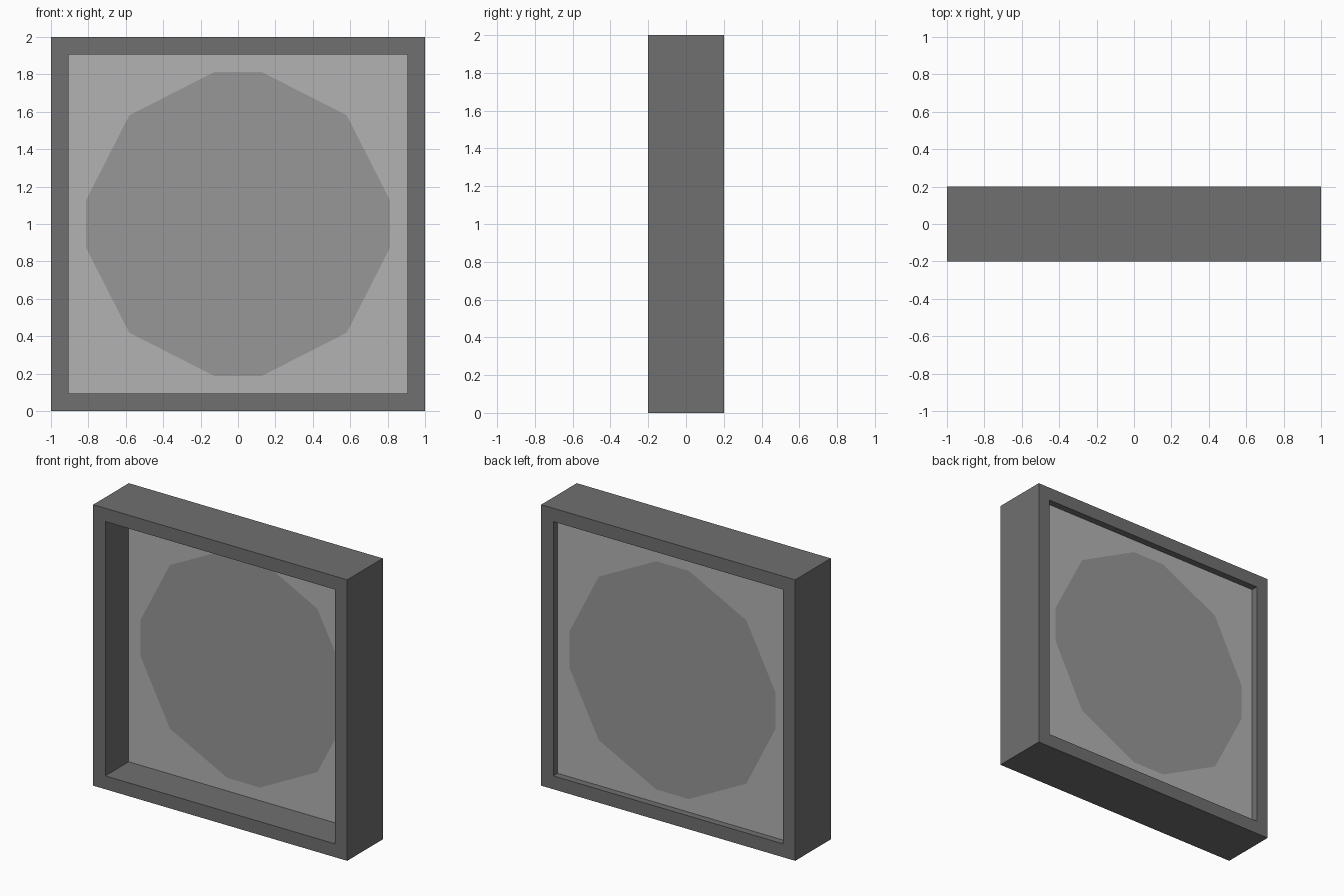
import bpy, bmesh, math

if "Cube" in bpy.data.objects:
    bpy.data.objects.remove(bpy.data.objects["Cube"])

CZ = 1.0         # height of the centre
INNER = 0.905    # half width of the opening
CORNERS = [(-1, -1), (1, -1), (1, 1), (-1, 1)]


def grey(name, v):
    m = bpy.data.materials.new(name)
    m.diffuse_color = (v, v, v, 1)
    m.use_nodes = True
    m.node_tree.nodes["Principled BSDF"].inputs["Base Color"].default_value = m.diffuse_color
    return m


def loop(bm, pts, y):
    return [bm.verts.new((x, y, CZ + z)) for x, z in pts]


def edges_of(bm, vs):
    return [bm.edges.new((vs[i - 1], vs[i])) for i in range(len(vs))]


def finish(name, bm, thickness, mats):
    # face everything forward, then thicken evenly to both sides
    bm.normal_update()
    for f in bm.faces:
        if f.normal.y > 0:
            f.normal_flip()
    me = bpy.data.meshes.new(name)
    bm.to_mesh(me)
    bm.free()
    ob = bpy.data.objects.new(name, me)
    bpy.context.collection.objects.link(ob)
    for m in mats:
        me.materials.append(m)
    s = ob.modifiers.new("thickness", 'SOLIDIFY')
    s.thickness, s.offset = thickness, 0
    return ob


frame_mat = grey("frame_dark", 0.16)
panel_mat = grey("panel_light", 0.45)
disc_mat = grey("disc_mid", 0.31)

# Square frame
bm = bmesh.new()
outer = loop(bm, CORNERS, 0)
inner = loop(bm, [(x * INNER, z * INNER) for x, z in CORNERS], 0)
for i in range(4):
    bm.faces.new((outer[i - 1], outer[i], inner[i], inner[i - 1]))
finish("frame", bm, 0.4, [frame_mat])

# Recessed panel with a flush twelve-sided disc, nearer the back
FRONT, BACK = 0.063, 0.152
bm = bmesh.new()
mid = (FRONT + BACK) / 2
square = loop(bm, [(x * INNER, z * INNER) for x, z in CORNERS], mid)
angles = [math.radians(q + a) for q in (0, 90, 180, 270) for a in (9, 45, 81)]
disc = loop(bm, [(0.822 * math.cos(a), 0.822 * math.sin(a)) for a in angles], mid)
ring = edges_of(bm, square) + edges_of(bm, disc)
bmesh.ops.triangle_fill(bm, edges=ring, use_beauty=True, normal=(0, -1, 0))
inside = set(disc)
for f in [f for f in bm.faces if set(f.verts) <= inside]:
    bm.faces.remove(f)
bm.faces.new(disc).material_index = 1
finish("panel", bm, BACK - FRONT, [panel_mat, disc_mat])
